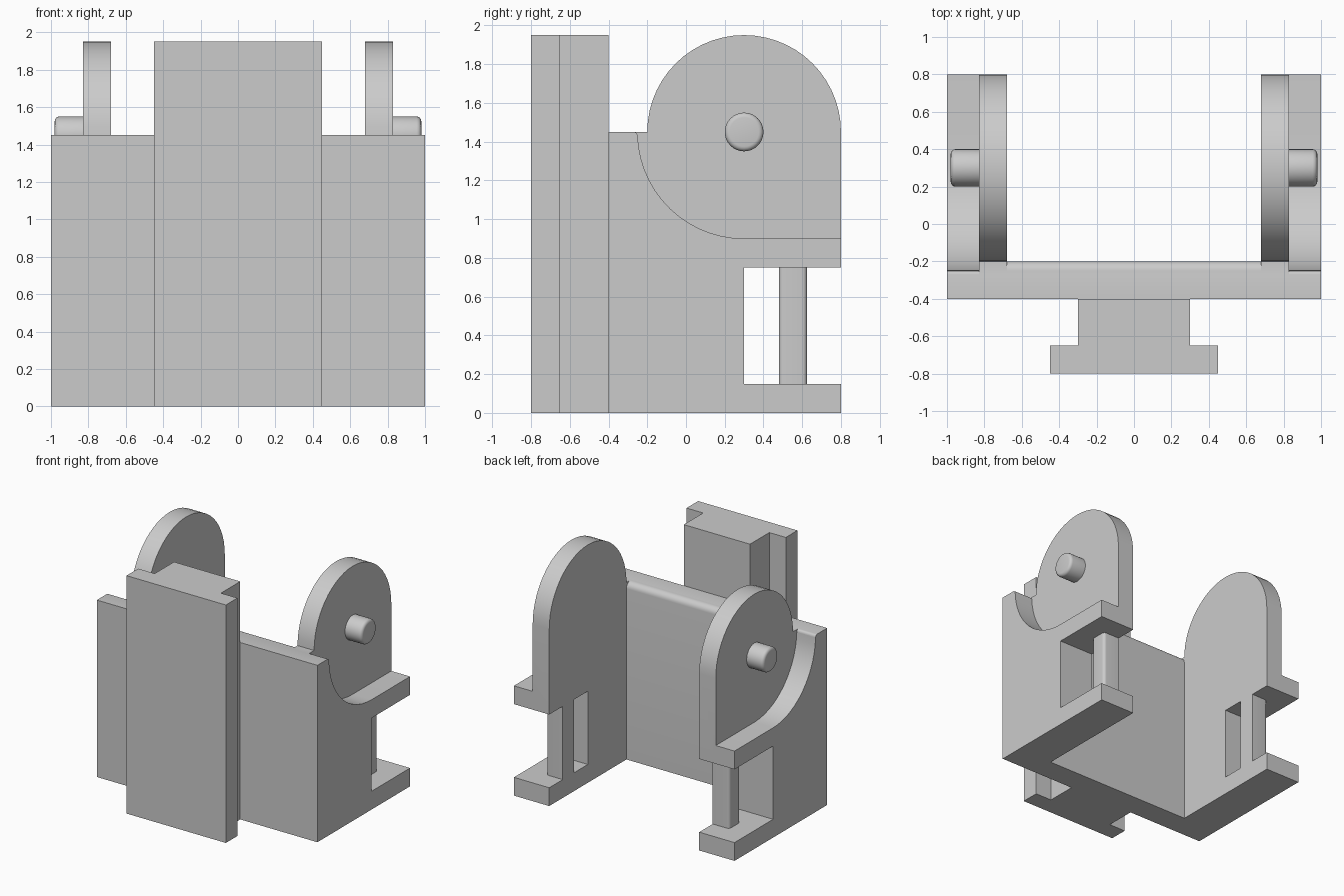
import bpy, bmesh, math
from mathutils import Vector

if "Cube" in bpy.data.objects:
    bpy.data.objects.remove(bpy.data.objects["Cube"])

grey = bpy.data.materials.new("plain grey")
grey.diffuse_color = (0.6, 0.6, 0.6, 1)
grey.use_nodes = True
grey.node_tree.nodes["Principled BSDF"].inputs["Base Color"].default_value = grey.diffuse_color


def arc(cy, cz, r, a0, a1, n):
    """Points on a circle from angle a0 to a1 in degrees."""
    angles = [math.radians(a0 + (a1 - a0) * i / n) for i in range(n + 1)]
    return [(cy + r * math.cos(a), cz + r * math.sin(a)) for a in angles]


def prism(name, profile, axis, lo, hi):
    """Extrude a profile: (y, z) along x, or (x, y) along z."""
    bm = bmesh.new()
    if axis == 'x':
        pts, step = [(lo, u, v) for u, v in profile], (hi - lo, 0, 0)
    else:
        pts, step = [(u, v, lo) for u, v in profile], (0, 0, hi - lo)
    face = bm.faces.new([bm.verts.new(p) for p in pts])
    ext = bmesh.ops.extrude_face_region(bm, geom=[face], use_keep_orig=True)
    moved = [g for g in ext['geom'] if isinstance(g, bmesh.types.BMVert)]
    bmesh.ops.translate(bm, verts=moved, vec=Vector(step))
    bmesh.ops.recalc_face_normals(bm, faces=bm.faces)
    mesh = bpy.data.meshes.new(name)
    bm.to_mesh(mesh)
    bm.free()
    mesh.materials.append(grey)
    ob = bpy.data.objects.new(name, mesh)
    bpy.context.collection.objects.link(ob)
    return ob


def smooth(ob):
    bpy.ops.object.select_all(action='DESELECT')
    ob.select_set(True)
    bpy.context.view_layer.objects.active = ob
    bpy.ops.object.shade_smooth_by_angle(angle=math.radians(30))


def union(target, part):
    """Fuse a part into the target and remove the part."""
    mod = target.modifiers.new("fuse", 'BOOLEAN')
    mod.operation, mod.solver, mod.object = 'UNION', 'EXACT', part
    bpy.context.view_layer.objects.active = target
    bpy.ops.object.modifier_apply(modifier=mod.name)
    bpy.data.objects.remove(part)


PIVOT_Y, PIVOT_Z = 0.3, 1.45

# Back wall with a rounded inner top edge
body = prism("bracket_body",
             [(-0.4, 0), (-0.2, 0)] + arc(-0.25, 1.40, 0.05, 0, 90, 6) + [(-0.4, 1.45)],
             'x', -0.68, 0.68)

# Foot of both cheek layers, with the window open towards the back
foot = [(-0.4, 0), (0.8, 0), (0.8, 0.15), (0.3, 0.15), (0.3, 0.75), (0.8, 0.75)]
# Inner layer rises to a round ear
ear = foot + arc(PIVOT_Y, PIVOT_Z, 0.5, 0, 180, 28) + [(-0.4, 1.45)]
# Outer layer is scooped out around the ear, with a softened lip
scoop = (foot + [(0.8, 0.9)] + arc(PIVOT_Y, PIVOT_Z, 0.55, 270, 182, 14)
         + arc(-0.27, 1.43, 0.02, 0, 90, 4) + [(-0.4, 1.45)])
# Post in the window, rounded on its outer corners
post = [(0.68, 0.48)] + arc(0.805, 0.505, 0.025, -90, 0, 5) \
    + arc(0.805, 0.60, 0.025, 0, 90, 5) + [(0.68, 0.625)]

for side in (-1, 1):
    def span(a, b):
        return sorted((side * a, side * b))
    union(body, prism("ear_layer", ear, 'x', *span(0.68, 0.83)))
    union(body, prism("scooped_layer", scoop, 'x', *span(0.83, 1.0)))
    union(body, prism("window_post", [(side * x, y) for x, y in post], 'z', 0.15, 0.75))

# Merge leftover coplanar seams
bm = bmesh.new()
bm.from_mesh(body.data)
bmesh.ops.remove_doubles(bm, verts=bm.verts, dist=1e-4)
bmesh.ops.dissolve_limit(bm, angle_limit=math.radians(0.5), verts=bm.verts, edges=bm.edges)
bm.to_mesh(body.data)
bm.free()
smooth(body)

# T-shaped mounting rail on the front
prism("mounting_rail",
      [(-0.45, -0.8), (0.45, -0.8), (0.45, -0.65), (0.3, -0.65),
       (0.3, -0.4), (-0.3, -0.4), (-0.3, -0.65), (-0.45, -0.65)], 'z', 0, 1.95)

# Pivot pins with rounded ends
for side, label in ((-1, "left"), (1, "right")):
    bpy.ops.mesh.primitive_cylinder_add(vertices=32, radius=0.1, depth=0.15,
                                        location=(side * 0.905, PIVOT_Y, PIVOT_Z),
                                        rotation=(0, side * math.pi / 2, 0))
    pin = bpy.context.object
    pin.name = label + "_pivot_pin"
    pin.data.materials.append(grey)
    bm = bmesh.new()
    bm.from_mesh(pin.data)
    rim = [e for e in bm.edges if all(v.co.z > 0 for v in e.verts)]
    bmesh.ops.bevel(bm, geom=rim, offset=0.025, segments=4, profile=0.5, affect='EDGES')
    bm.to_mesh(pin.data)
    bm.free()
    smooth(pin)
